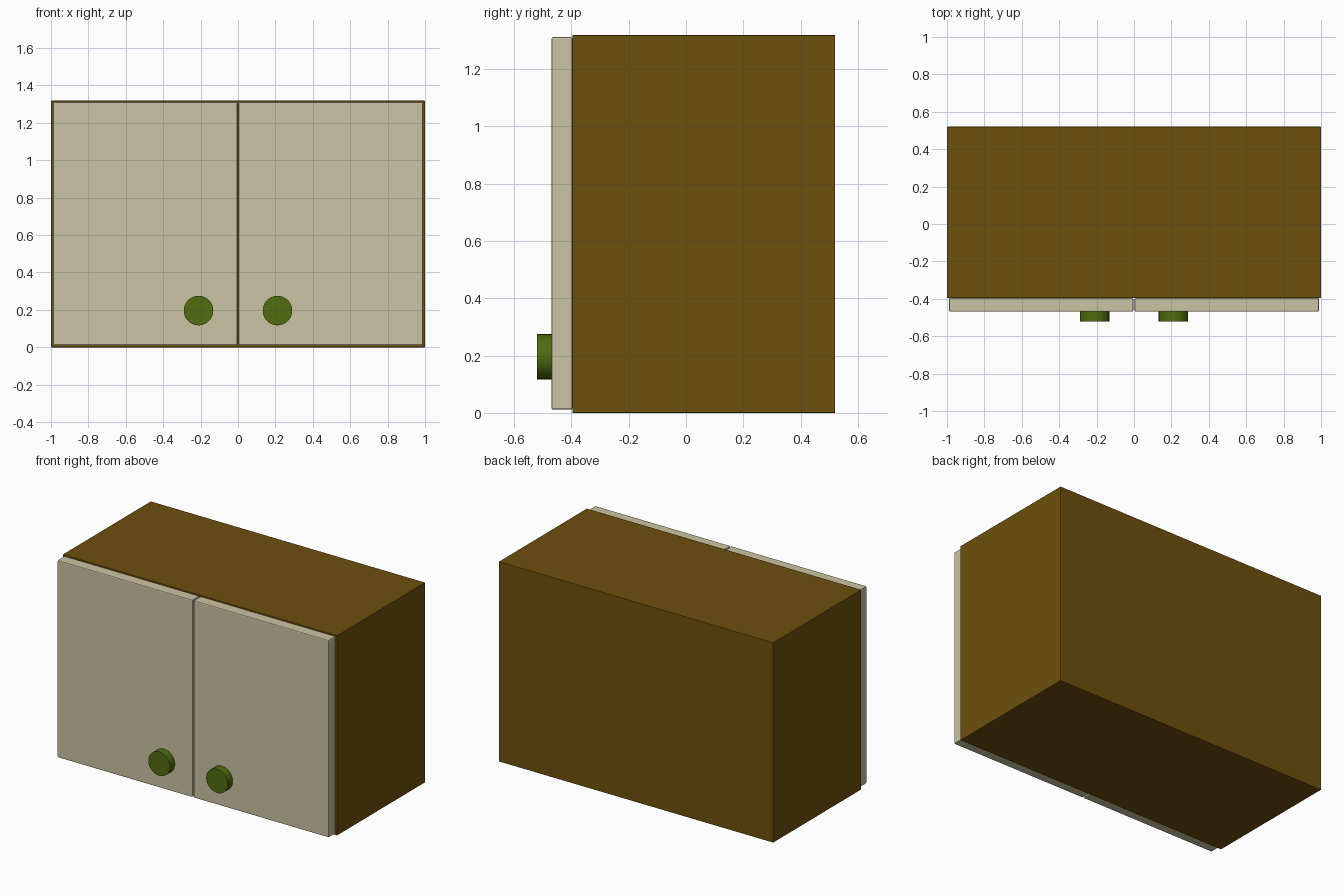
import bpy, bmesh, math
from mathutils import Matrix, Vector

if "Cube" in bpy.data.objects:
    bpy.data.objects.remove(bpy.data.objects["Cube"])


def material(name, rgb):
    m = bpy.data.materials.new(name)
    m.diffuse_color = (*rgb, 1)
    m.use_nodes = True
    m.node_tree.nodes["Principled BSDF"].inputs["Base Color"].default_value = m.diffuse_color
    return m


WOOD = material("brown_wood", (0.155, 0.08, 0.004))
CREAM = material("cream_paint", (0.6, 0.55, 0.37))
GREEN = material("green_knob", (0.08, 0.15, 0.005))


def finish(bm, name, mat, bevel):
    bmesh.ops.recalc_face_normals(bm, faces=bm.faces)
    mesh = bpy.data.meshes.new(name)
    bm.to_mesh(mesh)
    bm.free()
    mesh.materials.append(mat)
    obj = bpy.data.objects.new(name, mesh)
    bpy.context.collection.objects.link(obj)
    if bevel:
        mod = obj.modifiers.new("soft_edges", "BEVEL")
        mod.width = bevel
        mod.segments = 2
    return obj


def box(lo, hi):
    lo, hi = Vector(lo), Vector(hi)
    bm = bmesh.new()
    bmesh.ops.create_cube(bm, size=1, matrix=Matrix.Translation((lo + hi) / 2)
                          @ Matrix.Diagonal((*(hi - lo), 1)))
    return bm


# Cabinet body: one box hollowed out from the front
bm = box((-1, -0.396, 0), (1, 0.52, 1.318))
front = min(bm.faces, key=lambda f: f.calc_center_median().y)
bmesh.ops.inset_region(bm, faces=[front], thickness=0.05)
pocket = bmesh.ops.extrude_discrete_faces(bm, faces=[front])["faces"][0]
bmesh.ops.translate(bm, verts=pocket.verts, vec=(0, 0.866, 0))
finish(bm, "cabinet_body", WOOD, 0.002)

# Pair of doors with round knobs
for side, s in (("left", -1), ("right", 1)):
    x0, x1 = sorted((s * 0.004, s * 0.989))
    finish(box((x0, -0.469, 0.011), (x1, -0.396, 1.311)), side + "_door", CREAM, 0.006)

    bm = bmesh.new()
    bmesh.ops.create_cone(bm, cap_ends=True, segments=32, radius1=0.079, radius2=0.079,
                          depth=0.055, matrix=Matrix.Translation((s * 0.211, -0.4925, 0.196))
                          @ Matrix.Rotation(math.pi / 2, 4, "X"))
    knob = finish(bm, side + "_knob", GREEN, 0)
    bpy.ops.object.select_all(action="DESELECT")
    bpy.context.view_layer.objects.active = knob
    knob.select_set(True)
    bpy.ops.object.shade_smooth_by_angle(angle=math.radians(40))
